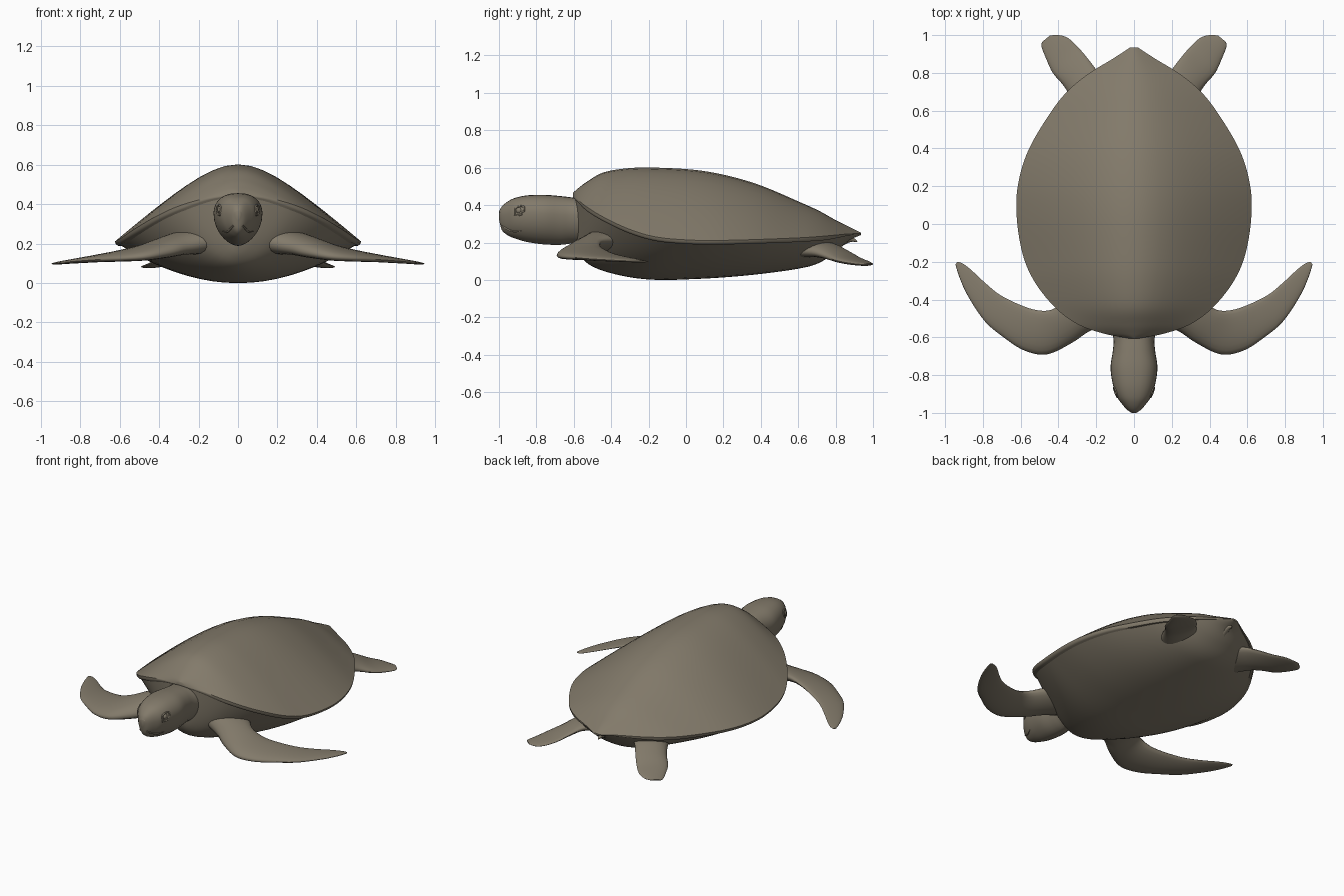
import bpy, bmesh, math
from mathutils import Vector

if "Cube" in bpy.data.objects:
    bpy.data.objects.remove(bpy.data.objects["Cube"])

skin = bpy.data.materials.new("olive_grey")
skin.diffuse_color = (0.225, 0.195, 0.145, 1)
skin.use_nodes = True
skin.node_tree.nodes["Principled BSDF"].inputs["Base Color"].default_value = skin.diffuse_color


def resample(rows, n=5):
    """Smooth curve through rows of numbers, n steps per span."""
    p = [rows[0]] + list(rows) + [rows[-1]]
    out = []
    for i in range(1, len(p) - 2):
        for k in range(n):
            t = k / n
            out.append([0.5 * (2 * b + (c - a) * t + (2 * a - 5 * b + 4 * c - d) * t * t
                               + (3 * b - a - 3 * c + d) * t ** 3)
                        for a, b, c, d in zip(*p[i - 1:i + 3])])
    return out + [list(rows[-1])]


def loft(name, rings, mirror=False, sharp=45):
    """Skin closed rings of points and cap both ends."""
    bm = bmesh.new()
    vs = [[bm.verts.new(p) for p in r] for r in rings]
    m = len(rings[0])
    for a, b in zip(vs, vs[1:]):
        for i in range(m):
            bm.faces.new((a[i], a[(i + 1) % m], b[(i + 1) % m], b[i]))
    bm.faces.new(vs[0])
    bm.faces.new(vs[-1][::-1])
    bmesh.ops.recalc_face_normals(bm, faces=bm.faces)
    me = bpy.data.meshes.new(name)
    bm.to_mesh(me)
    bm.free()
    me.materials.append(skin)
    ob = bpy.data.objects.new(name, me)
    bpy.context.collection.objects.link(ob)
    bpy.ops.object.select_all(action='DESELECT')
    ob.select_set(True)
    bpy.context.view_layer.objects.active = ob
    bpy.ops.object.shade_smooth_by_angle(angle=math.radians(sharp))
    if mirror:
        ob.modifiers.new("mirror", 'MIRROR')
    return ob


def tube(name, path, radii, mirror=False):
    """Round tube along a path, one radius per point."""
    pts = [Vector(p) for p in path]
    rings = []
    for i, p in enumerate(pts):
        d = (pts[min(i + 1, len(pts) - 1)] - pts[max(i - 1, 0)]).normalized()
        s = d.orthogonal().normalized() if i == 0 else (s - d * s.dot(d)).normalized()
        q = d.cross(s)
        rings.append([p + radii[i] * (s * math.cos(a) + q * math.sin(a))
                      for a in (k * math.tau / 10 for k in range(10))])
    return loft(name, rings, mirror)


# Shell and belly stations: y, half width, top z, rim z, belly z
body = resample([
    (-0.605, 0.03, 0.465, 0.445, 0.21), (-0.58, 0.16, 0.487, 0.43, 0.14),
    (-0.53, 0.30, 0.525, 0.39, 0.085), (-0.44, 0.42, 0.575, 0.335, 0.045),
    (-0.30, 0.53, 0.598, 0.27, 0.013), (-0.15, 0.592, 0.60, 0.228, 0.0),
    (0.05, 0.622, 0.588, 0.212, 0.005), (0.22, 0.612, 0.558, 0.212, 0.015),
    (0.40, 0.555, 0.505, 0.217, 0.032), (0.60, 0.435, 0.42, 0.225, 0.06),
    (0.71, 0.345, 0.37, 0.232, 0.09), (0.80, 0.235, 0.32, 0.24, 0.15),
    (0.87, 0.12, 0.285, 0.246, 0.21), (0.935, 0.02, 0.252, 0.248, 0.24)])


def dome(u):
    k = 0.18
    return (math.sqrt(1 + k) - math.sqrt(u * u + k)) / (math.sqrt(1 + k) - math.sqrt(k))


us = [math.sin(math.pi / 2 * (i / 14 - 1)) for i in range(29)]
shell_rings, belly_rings = [], []
for y, w, top, rim, low in body:
    lip = 0.022 * min(1, w / 0.3)
    shell_rings.append(
        [(w * u, y, rim + (top - rim) * dome(abs(u))) for u in us]
        + [(w * 0.995, y, rim - lip * 0.6), (w * 0.975, y, rim - lip),
           (-w * 0.975, y, rim - lip), (-w * 0.995, y, rim - lip * 0.6)])
    base = rim - lip * 0.5
    belly_rings.append(
        [(w * 0.975 * u, y + 0.008 * (y < 0), base - (base - low) * (1 - abs(u) ** 2.1))
         for u in us])
loft("shell", shell_rings)
loft("belly", belly_rings)

# Head and neck stations: y, half width, top z, bottom z
head_rows = resample([
    (-1.0, 0.012, 0.365, 0.325), (-0.985, 0.035, 0.392, 0.268),
    (-0.955, 0.062, 0.418, 0.24), (-0.915, 0.09, 0.438, 0.222),
    (-0.85, 0.112, 0.452, 0.203), (-0.76, 0.124, 0.455, 0.19),
    (-0.67, 0.112, 0.448, 0.188), (-0.60, 0.11, 0.44, 0.195), (-0.50, 0.14, 0.43, 0.19)])


def head_point(row, a):
    """Egg section: full crown, narrow chin."""
    y, w, top, low = row
    mid = low + (top - low) * 0.62
    c, s = math.cos(a), math.sin(a)
    x = w * math.copysign(abs(c) ** (0.8 if s > 0 else 1.15), c)
    return x, y, mid + s * ((top - mid) if s > 0 else (mid - low))


loft("head", [[head_point(r, k * math.tau / 28) for k in range(28)] for r in head_rows])


def on_head(y, z):
    """Point on the +x side of the head at a given y and z."""
    row = min(head_rows, key=lambda r: abs(r[0] - y))
    return min((Vector(head_point(row, math.pi * (k / 80 - 0.5))) for k in range(81)),
               key=lambda p: abs(p.z - z))


# Mouth ridge, eyes, eyelids and nostrils
mouth = [on_head(y, z) for y, z in
         ((-0.985, 0.29), (-0.965, 0.275), (-0.94, 0.264), (-0.91, 0.258), (-0.885, 0.262))]
tube("mouth_edge", mouth, [0.004, 0.005, 0.005, 0.004, 0.002], True)
lid = []
for k in range(17):
    a = k * math.tau / 16
    c, s = math.cos(a), math.sin(a)
    lid.append(on_head(-0.893 + 0.026 * c, 0.37 + 0.024 * s + 0.01 * c))
tube("eyelid", lid, [0.005] * 17, True)
eye = on_head(-0.893, 0.37)
tube("eye", [eye + Vector((d, 0, 0)) for d in (-0.02, -0.004, 0.002, 0.005)],
     [0.018, 0.017, 0.012, 0.003], True)
nose = Vector((0.014, -0.99, 0.362))
tube("nostril", [nose, nose + Vector((0.002, -0.006, 0.003))], [0.006, 0.003], True)


def flipper(name, rows):
    """Rows: leading x, y, trailing x, y, leading z, trailing z, half thickness."""
    rings = []
    for lx, ly, tx, ty, lz, tz, h in resample(rows):
        a, b = Vector((lx, ly, lz)), Vector((tx, ty, tz))
        ring = []
        for k in range(20):
            t = k * math.tau / 20
            f = 0.5 - 0.5 * math.cos(t)
            # blade is thicker towards its leading edge
            p = a.lerp(b, f)
            p.z += h * math.sin(t) * (1.15 - 0.4 * f)
            ring.append(p)
        rings.append(ring)
    return loft(name, rings, True, 60)


flipper("front_flipper", [
    (0.14, -0.53, 0.30, -0.30, 0.21, 0.22, 0.07),
    (0.24, -0.57, 0.38, -0.41, 0.185, 0.215, 0.055),
    (0.33, -0.63, 0.44, -0.455, 0.16, 0.20, 0.045),
    (0.46, -0.69, 0.52, -0.455, 0.135, 0.175, 0.034),
    (0.58, -0.67, 0.61, -0.425, 0.125, 0.155, 0.026),
    (0.69, -0.60, 0.71, -0.375, 0.12, 0.135, 0.02),
    (0.79, -0.515, 0.79, -0.31, 0.113, 0.12, 0.015),
    (0.88, -0.38, 0.86, -0.245, 0.105, 0.108, 0.01),
    (0.925, -0.28, 0.905, -0.21, 0.10, 0.10, 0.007),
    (0.945, -0.215, 0.935, -0.2, 0.098, 0.098, 0.003)])

flipper("rear_flipper", [
    (0.28, 0.56, 0.10, 0.72, 0.16, 0.18, 0.05),
    (0.335, 0.67, 0.185, 0.80, 0.15, 0.18, 0.04),
    (0.375, 0.735, 0.24, 0.87, 0.13, 0.15, 0.03),
    (0.43, 0.80, 0.295, 0.935, 0.105, 0.115, 0.02),
    (0.465, 0.875, 0.35, 0.985, 0.09, 0.095, 0.014),
    (0.49, 0.94, 0.40, 1.0, 0.083, 0.085, 0.009),
    (0.485, 0.965, 0.445, 0.998, 0.085, 0.085, 0.004)])

# Short upcurved tail below the back of the shell
tail = resample([(0, 0.66, 0.15, 0.05), (0, 0.76, 0.175, 0.042), (0, 0.83, 0.208, 0.027),
                 (0, 0.88, 0.217, 0.015), (0, 0.915, 0.205, 0.003)])
tube("tail", [r[:3] for r in tail], [r[3] for r in tail])
